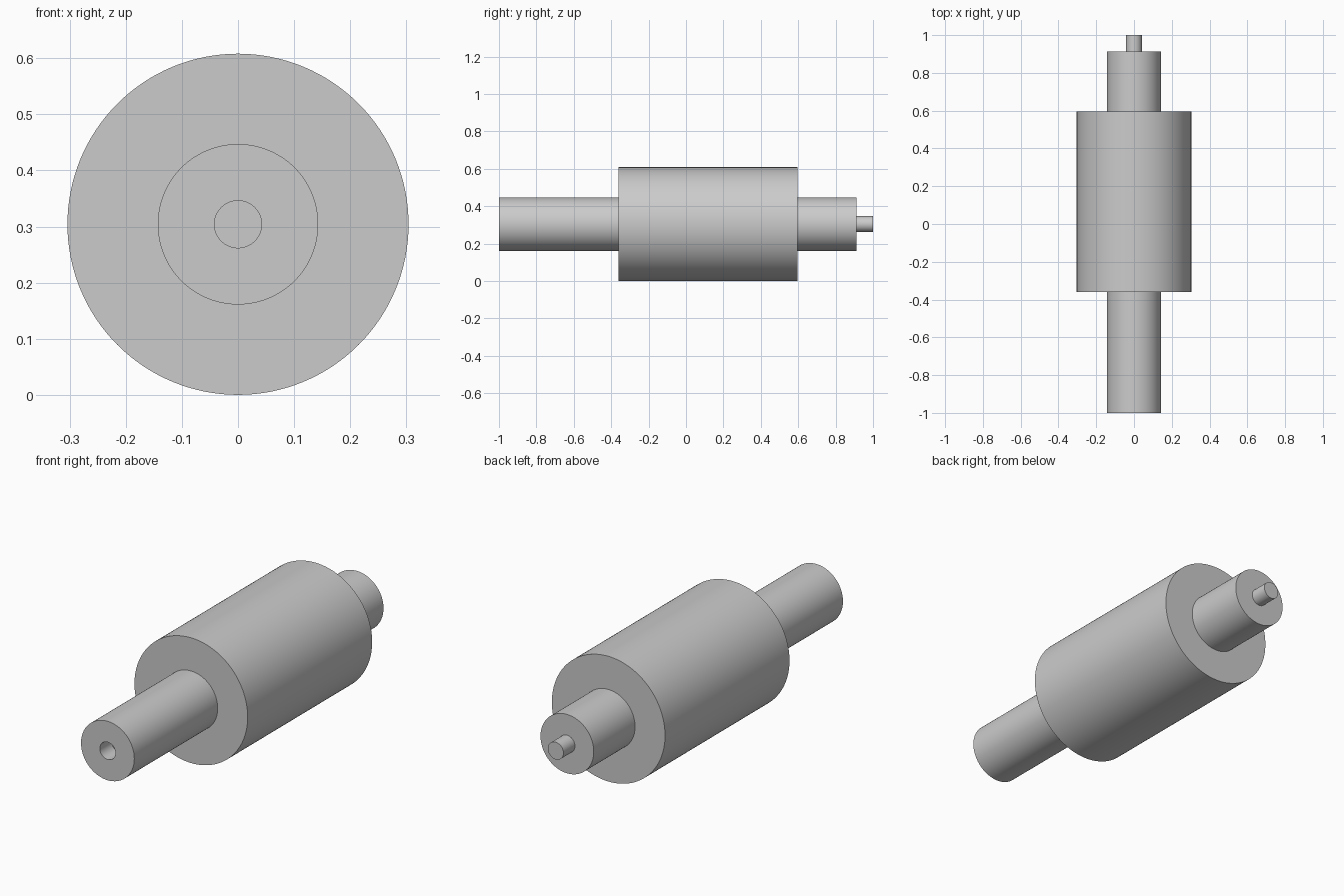
import bpy
import bmesh
import math
from mathutils import Vector

if "Cube" in bpy.data.objects:
    bpy.data.objects.remove(bpy.data.objects["Cube"])

SIDES = 128
AXIS_Z = 0.304          # the big drum rests on z = 0
R_DRUM, R_SHAFT, R_PIN = 0.304, 0.143, 0.042

steel = bpy.data.materials.new("plain grey")
steel.diffuse_color = (0.6, 0.6, 0.6, 1.0)
steel.use_nodes = True
steel.node_tree.nodes["Principled BSDF"].inputs["Base Color"].default_value = steel.diffuse_color


def lathe(name, profile, material):
    """Spin a (radius, y) profile around the y axis into a closed solid."""
    bm = bmesh.new()
    verts = [bm.verts.new((r, y, 0)) for r, y in profile]
    edges = [bm.edges.new(pair) for pair in zip(verts, verts[1:])]
    bmesh.ops.spin(bm, geom=verts + edges, cent=Vector((0, 0, 0)), axis=Vector((0, 1, 0)),
                   angle=math.tau, steps=SIDES, use_merge=True)
    bmesh.ops.remove_doubles(bm, verts=bm.verts[:], dist=1e-5)
    bmesh.ops.recalc_face_normals(bm, faces=bm.faces[:])
    mesh = bpy.data.meshes.new(name)
    bm.to_mesh(mesh)
    bm.free()
    mesh.materials.append(material)
    obj = bpy.data.objects.new(name, mesh)
    obj.location.z = AXIS_Z
    bpy.context.collection.objects.link(obj)
    bpy.ops.object.select_all(action='DESELECT')
    obj.select_set(True)
    bpy.context.view_layer.objects.active = obj
    bpy.ops.object.shade_smooth_by_angle(angle=math.radians(30))
    return obj


# One turned piece: front socket, front shaft, drum, rear shaft, rear pin
lathe("stepped_roller", [
    (0, -0.91), (R_PIN, -0.91), (R_PIN, -1.0),
    (R_SHAFT, -1.0), (R_SHAFT, -0.36),
    (R_DRUM, -0.36), (R_DRUM, 0.595),
    (R_SHAFT, 0.595), (R_SHAFT, 0.912),
    (R_PIN, 0.912), (R_PIN, 1.0), (0, 1.0),
], steel)
